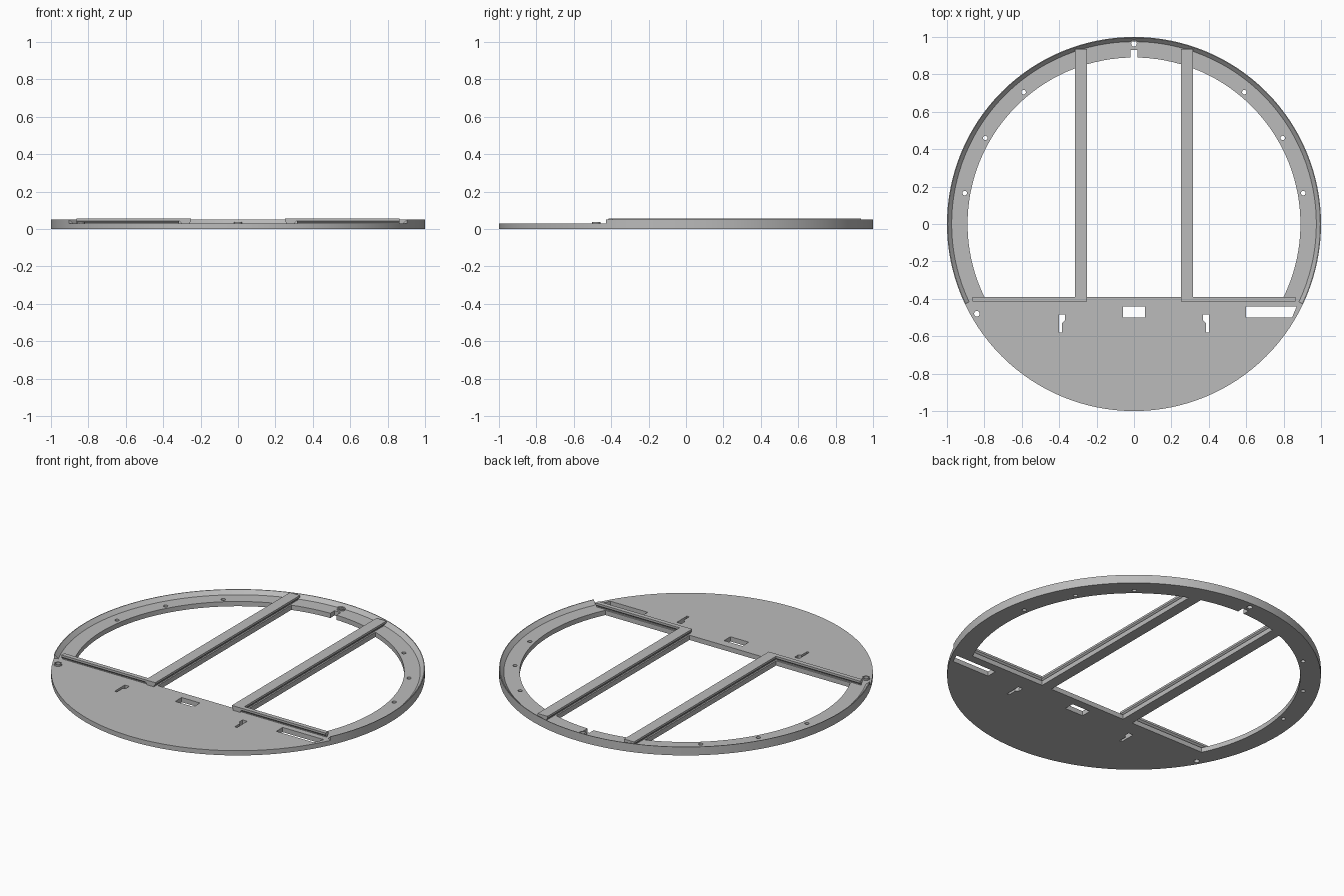
import bpy, bmesh, math
from mathutils import Vector

cube = bpy.data.objects.get("Cube")
if cube:
    bpy.data.objects.remove(cube, do_unlink=True)

grey = bpy.data.materials.new("plain grey")
grey.use_nodes = True
COLOUR = (0.5, 0.5, 0.5, 1)
grey.diffuse_color = COLOUR
grey.node_tree.nodes["Principled BSDF"].inputs["Base Color"].default_value = COLOUR

SEG = 128
PLATE = 0.028    # plate thickness
RIM = 0.05       # rim height
INNER = 0.89     # radius of the opening
EDGE = -0.39     # straight edge of the opening
BAR_IN, BAR_OUT = 0.25, 0.315


def loft(name, sections, smooth=False):
    """Closed solid through a row of matching cross-sections."""
    bm = bmesh.new()
    rows = [[bm.verts.new(p) for p in s] for s in sections]
    n = len(rows[0])
    for a, b in zip(rows, rows[1:]):
        for i in range(n):
            j = (i + 1) % n
            bm.faces.new((a[i], a[j], b[j], b[i]))
    bm.faces.new(rows[0][::-1])
    bm.faces.new(rows[-1])
    bmesh.ops.recalc_face_normals(bm, faces=bm.faces)
    mesh = bpy.data.meshes.new(name)
    bm.to_mesh(mesh)
    bm.free()
    mesh.materials.append(grey)
    obj = bpy.data.objects.new(name, mesh)
    bpy.context.collection.objects.link(obj)
    if smooth:
        activate(obj)
        bpy.ops.object.shade_smooth_by_angle(angle=math.radians(20))
    return obj


def activate(obj):
    bpy.ops.object.select_all(action='DESELECT')
    obj.select_set(True)
    bpy.context.view_layer.objects.active = obj


def prism(name, points, z0, z1, smooth=False):
    return loft(name, [[(x, y, z) for x, y in points] for z in (z0, z1)], smooth)


def arc(radius, a0, a1, n, cx=0, cy=0):
    return [(cx + radius * math.cos(a0 + (a1 - a0) * i / n),
             cy + radius * math.sin(a0 + (a1 - a0) * i / n)) for i in range(n + 1)]


def circle(radius, n, cx=0, cy=0):
    return arc(radius, 0, math.tau, n, cx, cy)[:-1]


def box(x0, x1, y0, y1):
    return [(x0, y0), (x1, y0), (x1, y1), (x0, y1)]


def cut(obj, outlines):
    """Cut each outline straight through the object."""
    for points in outlines:
        cutter = prism("cutter", points, -0.1, 0.2)
        cutter.hide_render = True
        mod = obj.modifiers.new("cut", 'BOOLEAN')
        mod.operation, mod.solver, mod.object = 'DIFFERENCE', 'EXACT', cutter
        activate(obj)
        bpy.ops.object.modifier_apply(modifier=mod.name)
        bpy.data.objects.remove(cutter, do_unlink=True)


def mirrored(points):
    return [(-x, y) for x, y in points]


# Openings on both sides of the bars and between them
side = arc(INNER, math.asin(EDGE / INNER), math.acos(BAR_OUT / INNER), 34) + [(BAR_OUT, EDGE)]
a = math.acos(BAR_IN / INNER)
middle = arc(INNER, a, math.pi - a, 12) + [(-BAR_IN, EDGE), (BAR_IN, EDGE)]
notch = box(-0.02, 0.02, 0.8, 0.93)

# Slots and holes
keyhole = [(0.385, -0.58), (0.4, -0.58), (0.4, -0.485), (0.37, -0.485),
           (0.37, -0.515), (0.385, -0.53)]
window = box(-0.06, 0.06, -0.5, -0.44)
long_slot = [(0.6, -0.5), (0.845, -0.5), (0.87, -0.44), (0.6, -0.44)]
cuts = [side, mirrored(side), middle, notch, keyhole, mirrored(keyhole), window, long_slot]
for x, y in ((0.59, 0.705), (0.795, 0.46), (0.905, 0.165)):
    cuts += [circle(0.012, 16, s * x, y) for s in (1, -1)]
bosses = {"rear_boss": (0, 0.963), "front_boss": (-0.84, -0.48)}
cuts += [circle(0.015, 20, *c) for c in bosses.values()]

base = prism("base_plate", circle(1, SEG), 0, PLATE)
cut(base, cuts)
activate(base)
bpy.ops.object.shade_smooth_by_angle(angle=math.radians(20))

# Raised rim with an inward slope, open along the front
profile = [(0.975, PLATE), (1, PLATE), (1, RIM), (0.996, RIM)]
rows = []
for i in range(-9, SEG // 2 + 10):
    t = math.tau * i / SEG
    rows.append([(r * math.cos(t), r * math.sin(t), z) for r, z in profile])
loft("raised_rim", rows, smooth=True)

# Small collars around the two screw holes
for name, c in bosses.items():
    boss = prism(name, circle(0.022, 20, *c), PLATE - 0.005, 0.036)
    cut(boss, [circle(0.015, 20, *c)])


def track(name, start, end, width):
    """Lipped rail: a narrow neck flaring into a wider flat top."""
    start, end = Vector(start), Vector(end)
    across = (end - start).normalized().cross(Vector((0, 0, 1)))
    h, n = width / 2, width / 2 - 0.009
    shape = [(-n, PLATE), (n, PLATE), (n, 0.034), (h, 0.043), (h, 0.055),
             (-h, 0.055), (-h, 0.043), (-n, 0.034)]
    loft(name, [[p + across * u + Vector((0, 0, z)) for u, z in shape] for p in (start, end)])


# Long bars and front rails
mid = (BAR_IN + BAR_OUT) / 2
for s, label in ((1, "left"), (-1, "right")):
    track(label + "_bar", (s * mid, -0.415, 0), (s * mid, 0.935, 0), BAR_OUT - BAR_IN)
    track(label + "_front_rail", (s * BAR_OUT, -0.402, 0), (s * 0.863, -0.402, 0), 0.026)
